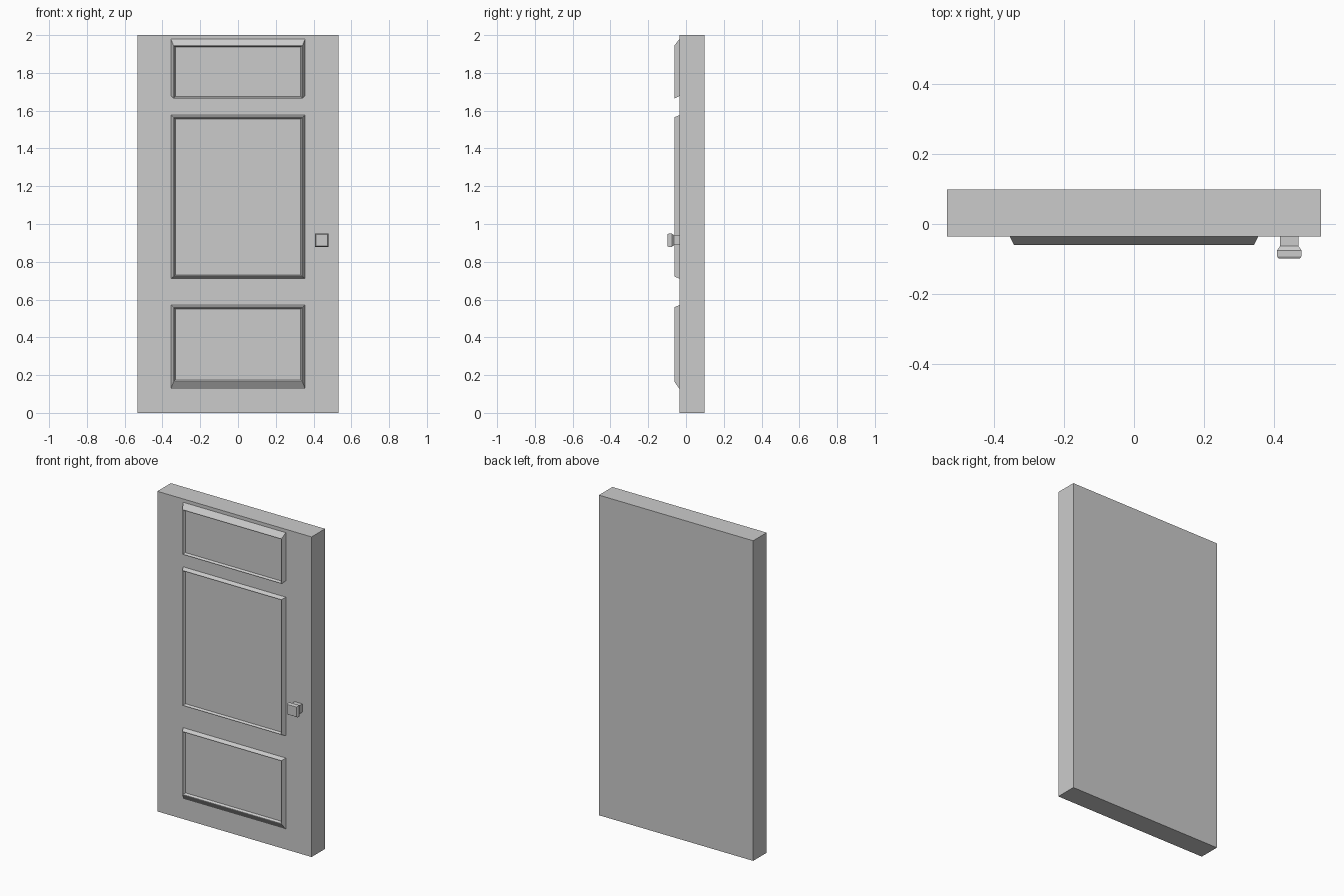
import bpy

if "Cube" in bpy.data.objects:
    bpy.data.objects.remove(bpy.data.objects["Cube"])

FRONT = -0.035   # y of the slab's front face


def ring_loft(name, rings):
    """Skin a stack of rectangles (x0, x1, z0, z1, y), capped at both ends."""
    verts, faces = [], []
    for x0, x1, z0, z1, y in rings:
        verts += [(x0, y, z0), (x1, y, z0), (x1, y, z1), (x0, y, z1)]
    for r in range(len(rings) - 1):
        a, b = 4 * r, 4 * r + 4
        for i in range(4):
            j = (i + 1) % 4
            faces.append((a + i, a + j, b + j, b + i))
    last = len(verts) - 4
    faces.append((3, 2, 1, 0))
    faces.append((last, last + 1, last + 2, last + 3))
    mesh = bpy.data.meshes.new(name)
    mesh.from_pydata(verts, [], faces)
    mesh.update()
    obj = bpy.data.objects.new(name, mesh)
    bpy.context.collection.objects.link(obj)
    return obj


# Door slab
ring_loft("door_slab", [(-0.533, 0.533, 0, 2, 0.098),
                        (-0.533, 0.533, 0, 2, FRONT)])


# Moulded panels: sloped outer edge, narrow rim, sunken field
def panel(name, base_z, rim_z):
    def ring(half, inset, y):
        return (-half, half, rim_z[0] + inset, rim_z[1] - inset, y)
    ring_loft(name, [(-0.355, 0.355, *base_z, FRONT),
                     ring(0.342, 0, -0.060),
                     ring(0.339, 0.003, -0.060),
                     ring(0.331, 0.010, -0.046)])


panel("upper_panel", (1.678, 1.979), (1.665, 1.946))
panel("middle_panel", (0.711, 1.576), (0.721, 1.566))
panel("lower_panel", (0.127, 0.571), (0.164, 0.560))

# Square knob: stem flaring into a head with a chamfered front
KX, KZ = 0.443, 0.914
profile = [(0.026, FRONT), (0.026, -0.063), (0.035, -0.075),
           (0.035, -0.092), (0.031, -0.098)]
ring_loft("knob", [(KX - h, KX + h, KZ - h, KZ + h, y) for h, y in profile])
